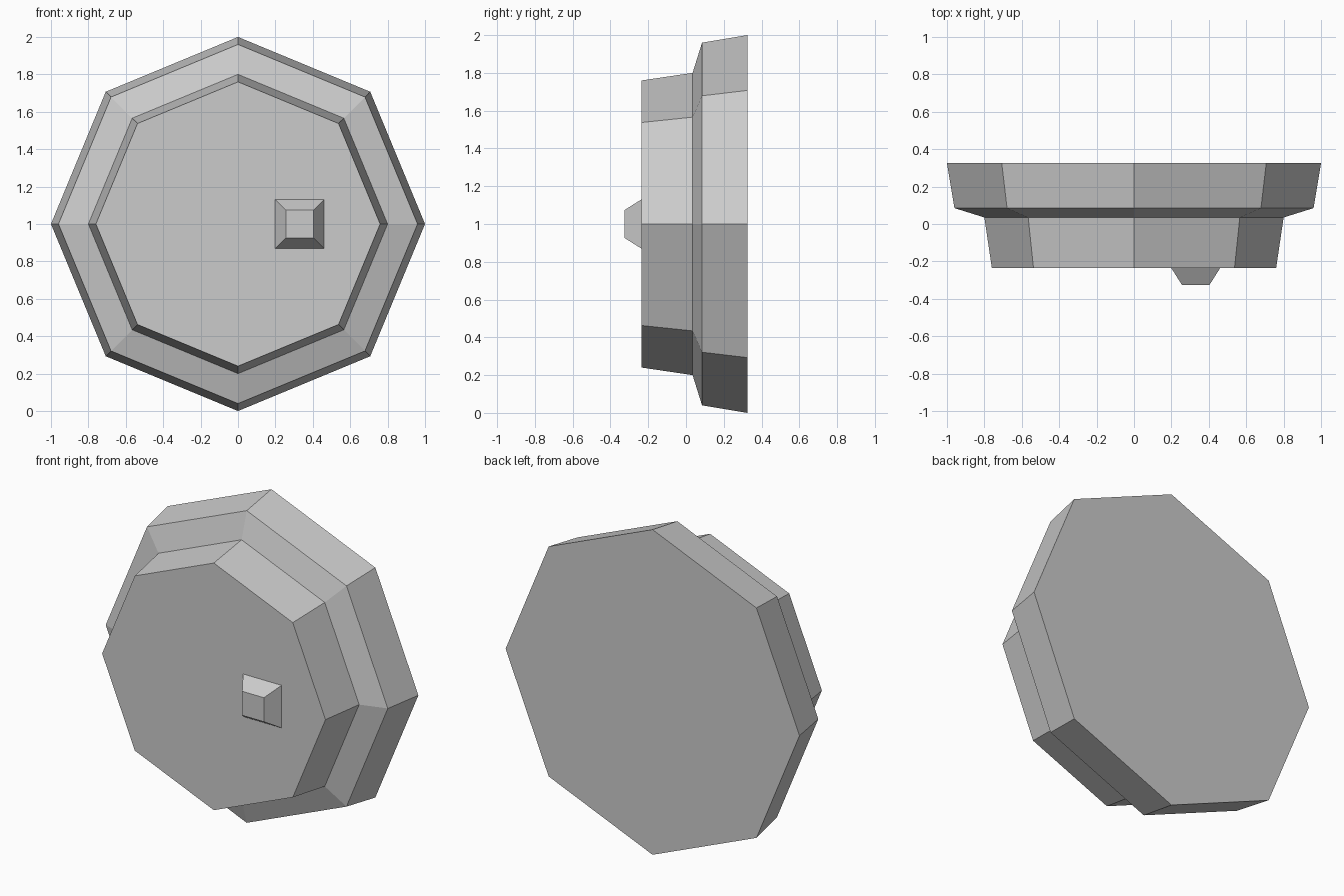
import bpy, bmesh
from math import cos, sin, tau

cube = bpy.data.objects.get("Cube")
if cube:
    bpy.data.objects.remove(cube, do_unlink=True)

COLOUR = (0.6, 0.6, 0.6, 1)
grey = bpy.data.materials.new("plain_grey")
grey.use_nodes = True
grey.diffuse_color = COLOUR
grey.node_tree.nodes["Principled BSDF"].inputs["Base Color"].default_value = COLOUR


def loft(name, sides, rings, centre_x=0, turn=0):
    """Capped solid along y through (y, radius) rings, listed back to front."""
    bm = bmesh.new()
    angles = [tau * (i / sides + turn) for i in range(sides)]
    loops = [[bm.verts.new((centre_x + r * cos(a), y, 1 + r * sin(a))) for a in angles]
             for y, r in rings]
    for back, front in zip(loops, loops[1:]):
        for i in range(sides):
            j = (i + 1) % sides
            bm.faces.new((back[i], back[j], front[j], front[i]))
    bm.faces.new(loops[0])
    bm.faces.new(loops[-1])
    bmesh.ops.recalc_face_normals(bm, faces=bm.faces)
    mesh = bpy.data.meshes.new(name)
    bm.to_mesh(mesh)
    bm.free()
    mesh.materials.append(grey)
    obj = bpy.data.objects.new(name, mesh)
    bpy.context.collection.objects.link(obj)
    return obj


# Stepped octagonal body: wide rear tier, sloped ledge, narrower front tier
loft("stepped_body", 8, [(0.325, 1.0), (0.085, 0.96), (0.035, 0.8), (-0.235, 0.76)])

# Square tapered knob on the front face
HALF_DIAGONAL = 2 ** 0.5
loft("front_knob", 4, [(-0.235, 0.131 * HALF_DIAGONAL), (-0.325, 0.074 * HALF_DIAGONAL)],
     centre_x=0.33, turn=1 / 8)
